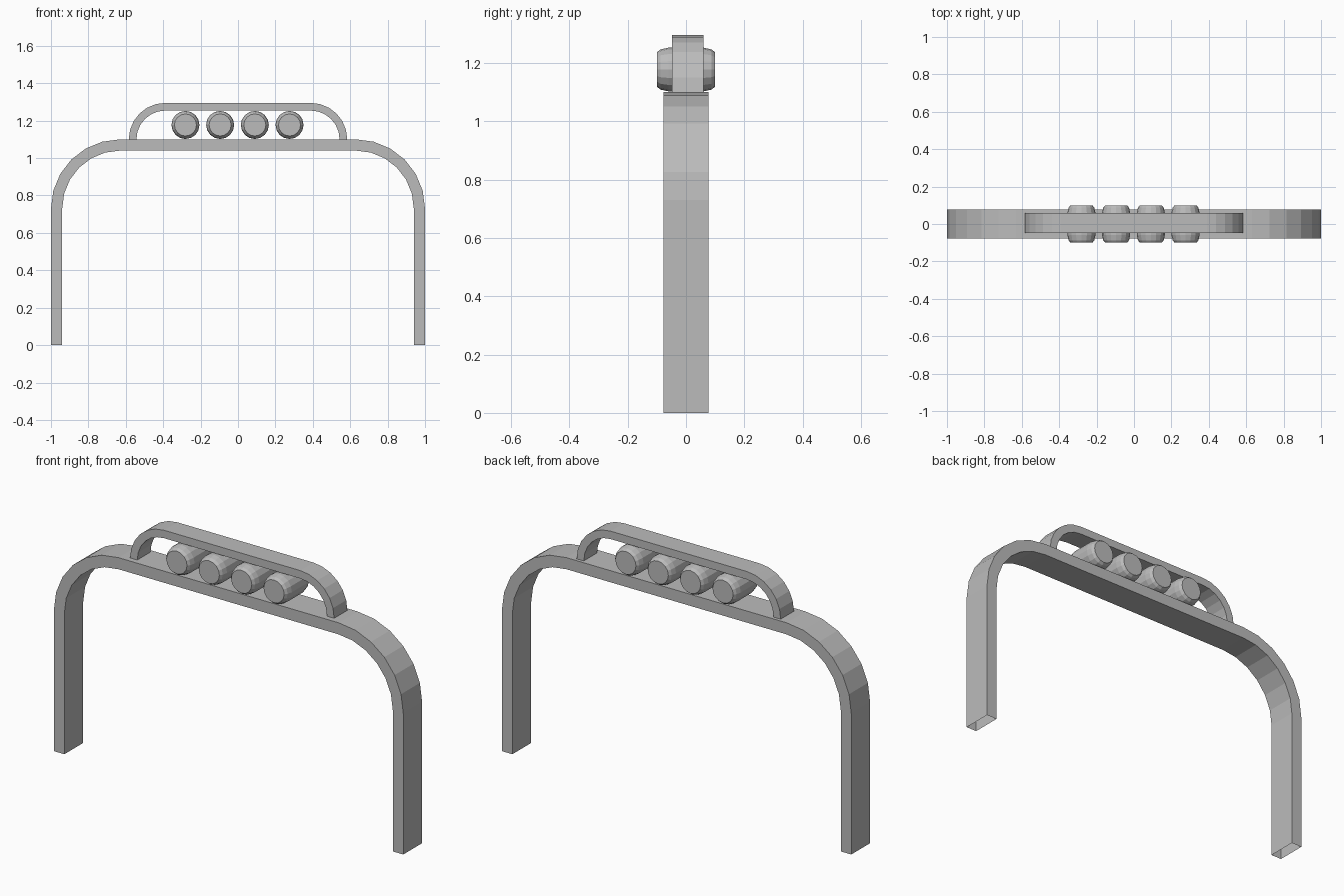
import bpy, bmesh, math

if "Cube" in bpy.data.objects:
    bpy.data.objects.remove(bpy.data.objects["Cube"], do_unlink=True)

grey = bpy.data.materials.new("plain_grey")
grey.use_nodes = True
colour = (0.5, 0.5, 0.5, 1)
grey.diffuse_color = colour
grey.node_tree.nodes["Principled BSDF"].inputs["Base Color"].default_value = colour


def finish(name, bm):
    bmesh.ops.recalc_face_normals(bm, faces=bm.faces)
    mesh = bpy.data.meshes.new(name)
    bm.to_mesh(mesh)
    bm.free()
    mesh.materials.append(grey)
    obj = bpy.data.objects.new(name, mesh)
    bpy.context.collection.objects.link(obj)
    return obj


def arch_outline(half, top, radius, foot, steps=6):
    """Left foot to right foot, with a rounded corner on each side."""
    side = []
    if foot < top - radius - 0.001:
        side.append((half, foot))
    for i in range(steps + 1):
        a = math.pi / 2 * i / steps
        side.append((half - radius + radius * math.cos(a),
                     top - radius + radius * math.sin(a)))
    return [(-x, z) for x, z in side] + side[::-1]


def arch(name, half, top, radius, thick, foot, y0, y1):
    """Rectangular tube bent to an arch, with open feet."""
    bm = bmesh.new()
    outer = arch_outline(half, top, radius, foot)
    inner = arch_outline(half - thick, top - thick, radius - thick, foot)
    rings = []
    for (ox, oz), (ix, iz) in zip(outer, inner):
        section = [(ox, y0, oz), (ox, y1, oz), (ix, y1, iz), (ix, y0, iz)]
        rings.append([bm.verts.new(p) for p in section])
    for a, b in zip(rings, rings[1:]):
        for k in range(4):
            n = (k + 1) % 4
            bm.faces.new((a[k], a[n], b[n], b[k]))
    return finish(name, bm)


def lamp(name, x, z, sides=16):
    """Barrel-shaped lamp lying along y, with flat lenses at both ends."""
    bm = bmesh.new()
    half = [(0.1, 0.059), (0.087, 0.069), (0.06, 0.075)]
    profile = [(-y, r) for y, r in half] + half[::-1]
    rings = []
    for y, r in profile:
        angles = [2 * math.pi * i / sides for i in range(sides)]
        rings.append([bm.verts.new((x + r * math.cos(a), y, z + r * math.sin(a)))
                      for a in angles])
    for a, b in zip(rings, rings[1:]):
        for k in range(sides):
            n = (k + 1) % sides
            bm.faces.new((a[k], a[n], b[n], b[k]))
    bm.faces.new(rings[0])
    bm.faces.new(rings[-1])
    return finish(name, bm)


# Main roll hoop and the smaller guard rail standing on it
arch("roll_hoop", 1.0, 1.1, 0.37, 0.06, 0.0, -0.077, 0.077)
arch("lamp_guard", 0.584, 1.295, 0.195, 0.041, 1.1, -0.048, 0.06)

# Row of four lamps under the guard
for i in range(4):
    lamp(f"lamp_{i + 1}", -0.281 + 0.1855 * i, 1.177)
